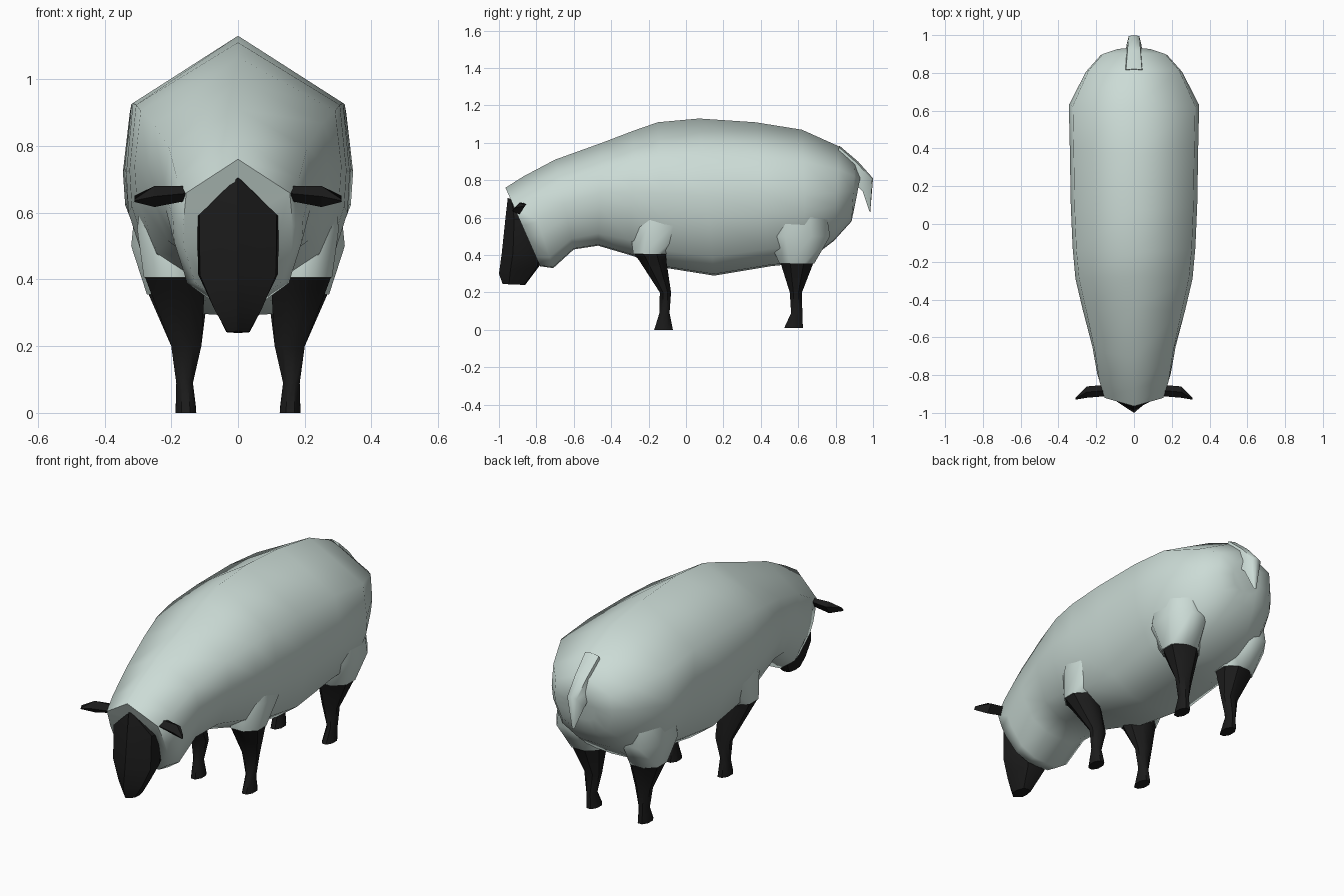
import bpy, bmesh, math
from mathutils import Vector

if "Cube" in bpy.data.objects:
    bpy.data.objects.remove(bpy.data.objects["Cube"])


def material(name, rgb):
    m = bpy.data.materials.new(name)
    m.diffuse_color = (*rgb, 1)
    m.use_nodes = True
    m.node_tree.nodes["Principled BSDF"].inputs["Base Color"].default_value = m.diffuse_color
    return m


WOOL = material("pale wool", (0.60, 0.71, 0.67))
BLACK = material("black skin", (0.011, 0.011, 0.011))


def loft(name, rings, mat, smooth=None, mirror=False):
    """Skin a list of equal-length rings and cap both ends."""
    bm = bmesh.new()
    vs = [[bm.verts.new(p) for p in r] for r in rings]
    n = len(vs[0])
    for a, b in zip(vs, vs[1:]):
        for i in range(n):
            j = (i + 1) % n
            bm.faces.new((a[i], a[j], b[j], b[i]))
    bm.faces.new(vs[0])
    bm.faces.new(vs[-1][::-1])
    bmesh.ops.recalc_face_normals(bm, faces=bm.faces[:])
    me = bpy.data.meshes.new(name)
    bm.to_mesh(me)
    bm.free()
    me.materials.append(mat)
    ob = bpy.data.objects.new(name, me)
    bpy.context.collection.objects.link(ob)
    if smooth:
        bpy.ops.object.select_all(action='DESELECT')
        ob.select_set(True)
        bpy.context.view_layer.objects.active = ob
        bpy.ops.object.shade_smooth_by_angle(angle=math.radians(smooth))
    if mirror:
        ob.modifiers.new("mirror", 'MIRROR')
    return ob


def section(half, y1, z1, y0, z0, w):
    """Symmetric ring between a first point (t=1) and a second point (t=0)."""
    full = half + [(-x, t) for x, t in half[-2:0:-1]]
    return [Vector((x * w, y0 + (y1 - y0) * t, z0 + (z1 - z0) * t)) for x, t in full]


def oval(z, y0, y1, x0, x1, n=8):
    """Level ring filling a box in x and y."""
    k = 1 / math.cos(math.pi / n)
    return [Vector(((x0 + x1) / 2 + (x1 - x0) / 2 * k * math.cos(a),
                    (y0 + y1) / 2 + (y1 - y0) / 2 * k * math.sin(a), z))
            for a in [math.tau * (i + .5) / n for i in range(n)]]


# woolly body and neck: back line, belly line, half width
body_shape = [(0, 1), (.94, .76), (1, .51), (.98, .37), (.78, .12), (.4, .01), (0, 0)]
body = [(-.965, .76, -.78, .34, .165), (-.87, .82, -.71, .33, .195),
        (-.70, .91, -.60, .43, .22), (-.45, 1.0, -.47, .45, .27),
        (-.28, 1.065, -.30, .40, .31), (-.15, 1.11, -.10, .33, .325),
        (.07, 1.13, .15, .29, .335), (.37, 1.11, .45, .34, .34),
        (.62, 1.07, .64, .36, .345), (.82, .98, .79, .475, .255),
        (.905, .90, .885, .58, .175), (.935, .83, .90, .65, .09)]
loft("body", [section(body_shape, *r) for r in body], WOOL, 70)

# face
face_shape = [(0, 1), (.95, .72), (1, .4), (.7, .05), (0, 0)]
face = [(-.953, .705, -.88, .68, .01), (-.965, .60, -.80, .58, .122),
        (-.985, .41, -.77, .42, .12), (-1.0, .30, -.785, .34, .075),
        (-.98, .245, -.86, .24, .035)]
loft("face", [section(face_shape, *r) for r in face], BLACK, 40)

# ears
ear = [(.13, -.91, -.85, .64, .68), (.25, -.92, -.86, .617, .68), (.31, -.93, -.92, .632, .64)]
loft("ears", [[Vector((x, y0, (z0 + z1) / 2)), Vector((x, (y0 + y1) / 2, z0)),
               Vector((x, y1, (z0 + z1) / 2 + .015)), Vector((x, (y0 + y1) / 2, z1))]
              for x, y0, y1, z0, z1 in ear], BLACK, mirror=True)

# legs
front = [(0, -.17, -.07, .125, .187), (.09, -.142, -.088, .135, .185),
         (.20, -.14, -.08, .11, .20), (.37, -.25, -.105, .10, .265),
         (.41, -.28, -.107, .10, .28)]
hind = [(.01, .525, .625, .125, .187), (.09, .562, .622, .135, .185),
        (.20, .555, .62, .11, .20), (.36, .505, .682, .09, .27)]
loft("front_legs", [oval(*r) for r in front], BLACK, 40, True)
loft("hind_legs", [oval(*r) for r in hind], BLACK, 40, True)

# woolly tops of the legs, blending into the body
shoulder = [(.405, -.282, -.105, .10, .282), (.55, -.30, .02, .10, .302), (.74, -.2, -.02, .12, .28)]
haunch = [(.355, .50, .686, .085, .273), (.50, .43, .77, .08, .32), (.70, .45, .74, .1, .30)]
loft("shoulders", [oval(*r) for r in shoulder], WOOL, 60, True)
loft("haunches", [oval(*r) for r in haunch], WOOL, 60, True)

# tail
tail_shape = [(0, 1), (.7, .9), (1, 0), (0, 0)]
tail = [(.82, .985, .80, .90, .06), (.92, .90, .86, .82, .05),
        (1.0, .81, .945, .74, .04), (.985, .63, .98, .635, .008)]
loft("tail", [section(tail_shape, *r) for r in tail], WOOL, 60)
